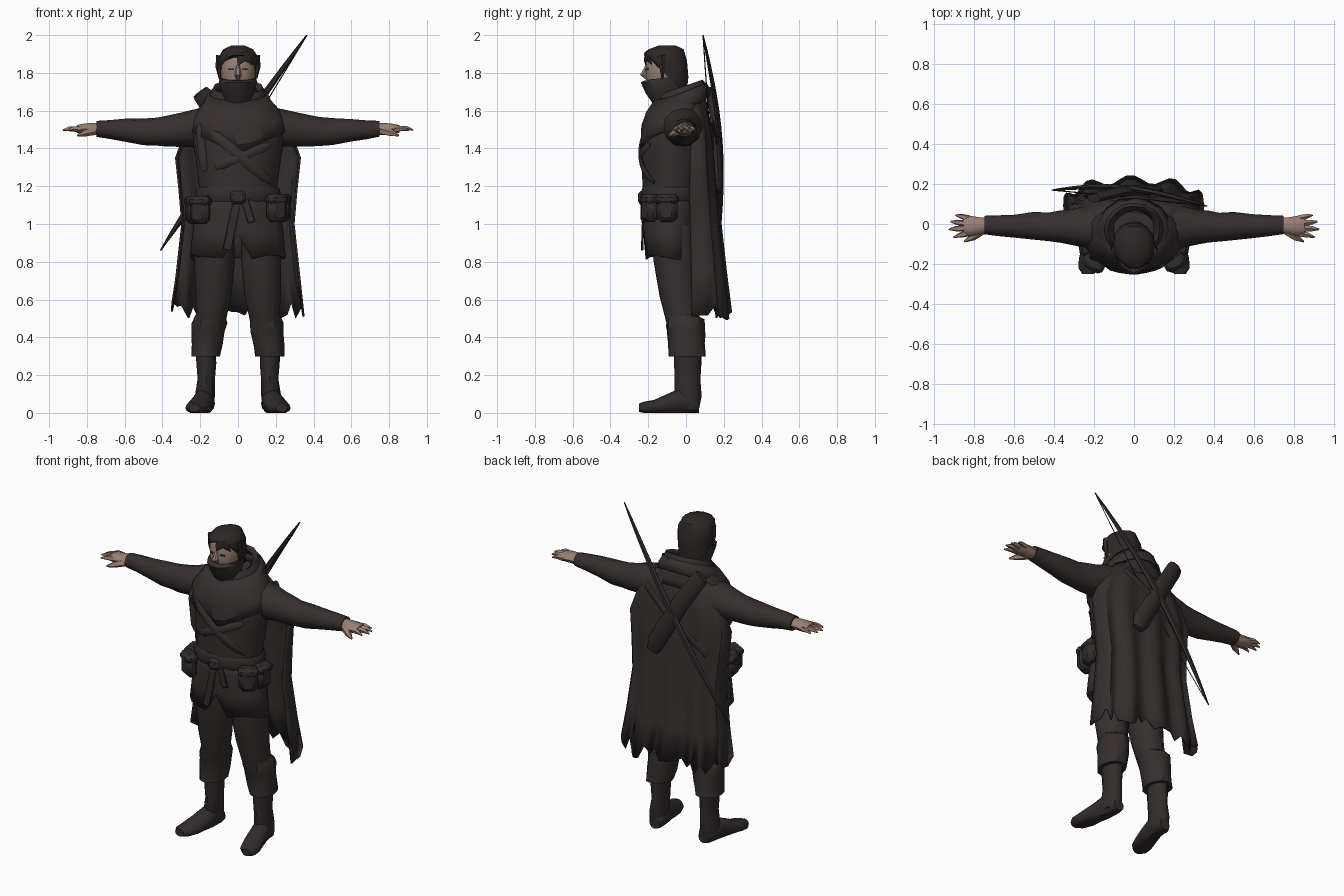
import bpy, bmesh, math, random
from mathutils import Vector
random.seed(4)


def material(name, rgb):
    m = bpy.data.materials.new(name)
    m.diffuse_color = (*rgb, 1)
    return m


CLOTH = material("dark cloth", (0.036, 0.029, 0.028))
CLOAK = material("cloak cloth", (0.034, 0.028, 0.027))
LEATHER = material("dark leather", (0.030, 0.025, 0.024))
HAIR = material("dark hair", (0.026, 0.021, 0.020))
SKIN = material("skin", (0.31, 0.215, 0.18))


def finish(name, bm, mat, solid=0):
    bmesh.ops.recalc_face_normals(bm, faces=bm.faces)
    me = bpy.data.meshes.new(name)
    bm.to_mesh(me)
    bm.free()
    me.materials.append(mat)
    ob = bpy.data.objects.new(name, me)
    bpy.context.collection.objects.link(ob)
    if solid:
        mod = ob.modifiers.new("thickness", "SOLIDIFY")
        mod.thickness = solid
        mod.offset = 0
    return ob


def loft(name, rings, mat, axis="z", n=14, caps=True, jit=0.0, solid=0, hem=None):
    """Skin ellipses (cx, cy, cz, r1, r2, tilt) stacked along an axis."""
    bm = bmesh.new()
    rows = []
    for k, (cx, cy, cz, a, b, *t) in enumerate(rings):
        row = []
        for i in range(n):
            ang = 2 * math.pi * i / n
            s = 1 + random.uniform(-jit, jit)
            p, q = a * s * math.cos(ang), b * s * math.sin(ang)
            if axis == "z":
                co = Vector((cx + p, cy + q, cz + (t[0] * q if t else 0)))
            elif axis == "x":
                co = Vector((cx, cy + p, cz + q))
            else:
                co = Vector((cx + p, cy, max(0, cz + q)))
            if hem and k == 0:
                co.z += hem(co)
            row.append(bm.verts.new(co))
        rows.append(row)
    for r, s in zip(rows, rows[1:]):
        for i in range(n):
            j = (i + 1) % n
            bm.faces.new((r[i], r[j], s[j], s[i]))
    if caps:
        bm.faces.new(rows[0])
        bm.faces.new(rows[-1])
    return finish(name, bm, mat, solid)


def box(name, loc, size, mat, rot=(0, 0, 0), bevel=0.015):
    bpy.ops.mesh.primitive_cube_add(size=1, location=loc, rotation=rot)
    ob = bpy.context.object
    ob.name, ob.scale = name, size
    bpy.ops.object.transform_apply(location=False, rotation=False, scale=True)
    ob.data.materials.append(mat)
    if bevel:
        ob.modifiers.new("bevel", "BEVEL").width = bevel
    return ob


def rod(name, pts, radii, mat, n=6, flat=1.0):
    """Tapered tube along a path."""
    bm = bmesh.new()
    pts = [Vector(p) for p in pts]
    rows = []
    for k, p in enumerate(pts):
        d = (pts[min(k + 1, len(pts) - 1)] - pts[max(k - 1, 0)]).normalized()
        u = d.cross(Vector((0, 1, 0.01))).normalized()
        v = d.cross(u)
        rows.append([bm.verts.new(p + radii[k] * (u * math.cos(a) + v * flat * math.sin(a)))
                     for a in (2 * math.pi * i / n for i in range(n))])
    for r, s in zip(rows, rows[1:]):
        for i in range(n):
            bm.faces.new((r[i], r[(i + 1) % n], s[(i + 1) % n], s[i]))
    bm.faces.new(rows[0])
    bm.faces.new(rows[-1])
    return finish(name, bm, mat)


# Torso, coat skirt and belt
TORSO = [(0, -.08, 1.08, .205, .145), (0, -.08, 1.2, .205, .15), (0, -.075, 1.35, .225, .165),
         (0, -.07, 1.48, .245, .17), (0, -.06, 1.56, .24, .155), (0, -.05, 1.62, .2, .14),
         (0, -.04, 1.68, .12, .1)]
loft("torso", TORSO, CLOTH, n=18, jit=.02)
loft("coat_skirt", [(0, -.09, .82, .248, .125), (0, -.085, .95, .235, .135),
                    (0, -.08, 1.08, .22, .145), (0, -.08, 1.16, .205, .145)],
     CLOTH, n=20, caps=False, solid=.012,
     hem=lambda c: .12 if abs(c.x) < .04 and c.y < -.1 else random.uniform(-.015, .015))
loft("belt", [(0, -.08, 1.12, .218, .153), (0, -.08, 1.14, .225, .16),
              (0, -.08, 1.18, .222, .158), (0, -.08, 1.195, .21, .15)], LEATHER, n=18, jit=.015)
box("belt_knot", (.0, -.238, 1.14), (.08, .03, .07), LEATHER)
box("belt_tail", (-.03, -.228, 1.0), (.045, .012, .28), LEATHER, (-.03, .2, 0), .003)
box("belt_tail_short", (.05, -.23, 1.08), (.04, .012, .15), LEATHER, (0, -.3, 0), .003)

# Pouches with flaps
for x, y, z, r in [(-.2, -.195, 1.07, -.5), (.205, -.19, 1.08, .5), (.24, -.1, 1.08, 1.4), (-.24, -.1, 1.07, -1.4)]:
    box("pouch", (x, y, z), (.11, .07, .14), LEATHER, (0, 0, r), .025)
    box("pouch_flap", (x, y, z + .05), (.116, .078, .055), LEATHER, (0, 0, r), .018)


# Chest folds lying on the torso surface
def chest_y(x, z):
    for a, b in zip(TORSO, TORSO[1:]):
        if a[2] <= z <= b[2]:
            f = (z - a[2]) / (b[2] - a[2])
            cy, rx, ry = (a[i] + f * (b[i] - a[i]) for i in (1, 3, 4))
            return cy - ry * math.sqrt(max(0, 1 - (x / rx) ** 2))


for name, x0, z0, x1, z1, r in [("chest_strap", -.15, 1.5, .17, 1.22, .028), ("chest_fold", .17, 1.42, -.12, 1.3, .024),
                                ("hanging_strap", -.2, 1.53, -.175, 1.28, .026)]:
    path = [(x0 + (x1 - x0) * i / 8, z0 + (z1 - z0) * i / 8) for i in range(9)]
    rod(name, [(x, chest_y(x, z) - .002, z) for x, z in path], [r * .5] + [r] * 7 + [r * .5], CLOTH, 6, .4)

# Mantle and cowl in overlapping folds, dropping to a point on the chest
loft("mantle", [(0, -.06, 1.51, .25, .18, .4), (0, -.06, 1.57, .235, .172, .3),
                (0, -.05, 1.63, .185, .155, .25), (0, -.04, 1.68, .14, .125, .25)],
     CLOTH, n=18, caps=False, jit=.03, solid=.012,
     hem=lambda c: -.45 * max(0, .16 - abs(c.x)) if c.y < -.06 else 0)
loft("cowl_fold", [(0, -.05, 1.57, .19, .18, .6), (0, -.045, 1.63, .18, .163, .5),
                   (0, -.03, 1.69, .15, .13, .4)], CLOTH, n=16, caps=False, jit=.035, solid=.012,
     hem=lambda c: -.4 * max(0, .12 - abs(c.x)) if c.y < -.06 else 0)
loft("cowl_collar", [(0, -.03, 1.63, .16, .145, .4), (0, -.03, 1.68, .15, .135, .4),
                     (0, -.025, 1.72, .13, .115, .35), (0, -.03, 1.7, .105, .1, .4)],
     CLOTH, n=16, caps=False, jit=.02, solid=.01)

# Head, mask and hair
loft("head", [(0, -.09, 1.64, .06, .06), (0, -.115, 1.72, .075, .085), (0, -.115, 1.78, .092, .1),
              (0, -.11, 1.86, .096, .104), (0, -.11, 1.92, .07, .08)], SKIN)
loft("face_mask", [(0, -.1, 1.62, .065, .065), (0, -.115, 1.69, .083, .1),
                   (0, -.12, 1.75, .1, .123), (0, -.115, 1.775, .098, .109, .15)], CLOAK, n=14)
loft("hair", [(0, -.1, 1.785, .101, .106, -.95), (0, -.105, 1.835, .108, .118, -.5),
              (0, -.105, 1.885, .104, .115, -.2), (0, -.105, 1.925, .08, .093, 0),
              (0, -.1, 1.945, .035, .045, 0)], HAIR, n=14, jit=.03)
rod("nose", [(0, -.205, 1.84), (0, -.228, 1.79), (0, -.2, 1.77)], [.01, .018, .014], SKIN)
for s in (-1, 1):
    box("eye", (s * .037, -.207, 1.818), (.026, .008, .008), HAIR, (0, 0, s * .3), 0)
    rod("side_lock", [(s * .092, -.13, 1.89), (s * .101, -.125, 1.83), (s * .096, -.125, 1.77)],
        [.024, .018, .006], HAIR)
rod("fringe", [(.03, -.2, 1.9), (.015, -.215, 1.87), (.0, -.214, 1.84)], [.035, .022, .004], HAIR, 6, .4)
rod("fringe_side", [(.03, -.2, 1.9), (.055, -.198, 1.87), (.075, -.18, 1.845)], [.03, .02, .004], HAIR, 6, .4)

# Arms, hands, legs and boots, one of each per side
for s in (-1, 1):
    loft("sleeve", [(s * x, y, z, a, b) for x, y, z, a, b in
                    [(.12, -.02, 1.53, .12, .1), (.24, -.015, 1.508, .105, .1), (.31, -.015, 1.5, .09, .088),
                     (.37, -.015, 1.492, .08, .084),
                     (.43, -.015, 1.488, .073, .076), (.5, -.01, 1.488, .07, .072),
                     (.6, -.01, 1.495, .058, .06), (.68, -.008, 1.5, .052, .05), (.75, -.005, 1.503, .047, .042)]],
         CLOTH, "x", 12, jit=.04)
    loft("palm", [(s * x, y, z, a, b) for x, y, z, a, b in
                  [(.73, -.005, 1.503, .036, .034), (.78, -.01, 1.503, .044, .033),
                   (.83, -.01, 1.503, .053, .028), (.855, -.01, 1.503, .045, .02)]], SKIN, "x", 10)
    for y0, y1, x1 in [(-.045, -.066, .905), (-.02, -.027, .928), (.004, .012, .92), (.028, .045, .895)]:
        rod("finger", [(s * .83, y0, 1.503), (s * (x1 - .035), (y0 + y1) / 2, 1.505), (s * x1, y1, 1.497)],
            [.018, .014, .004], SKIN, 5)
    rod("thumb", [(s * .76, -.03, 1.495), (s * .81, -.066, 1.482), (s * .85, -.088, 1.468)],
        [.024, .019, .005], SKIN, 5)
    loft("trouser_leg", [(s * x, y, z, a, b) for x, y, z, a, b in
                         [(.12, -.065, 1.0, .1, .125), (.123, -.058, .8, .107, .115), (.13, -.04, .62, .096, .1),
                          (.14, -.02, .5, .08, .09), (.155, 0, .4, .075, .085)]], CLOTH, n=12, jit=.02)
    loft("shin_wrap", [(s * x, y, z, a, b, t) for x, y, z, a, b, t in
                       [(.17, .008, .298, .076, .097, 0), (.163, .005, .36, .082, .095, .1),
                        (.156, 0, .43, .087, .1, -.2), (.152, -.005, .475, .092, .1, .2),
                        (.145, -.012, .525, .075, .088, -.2)]], CLOTH, n=12, jit=.05)
    loft("boot_shaft", [(s * x, y, z, a, b) for x, y, z, a, b in
                        [(.178, .018, .02, .045, .05), (.175, .01, .09, .053, .072), (.168, .008, .18, .046, .068),
                         (.168, .008, .26, .052, .072), (.17, .008, .34, .055, .075)]], LEATHER, n=12, jit=.02)
    loft("boot_foot", [(s * x, y, z, a, b) for x, y, z, a, b in
                       [(.17, .07, .035, .035, .035), (.172, .045, .05, .05, .055), (.18, -.03, .06, .055, .07),
                        (.195, -.1, .045, .06, .055), (.212, -.17, .03, .064, .038),
                        (.224, -.22, .027, .055, .033), (.23, -.25, .027, .03, .022)]], LEATHER, "y", 12)

# Cloak: folded open sheet with a ragged hem; rows are (z, half width, back y, edge y)
ROWS = [(1.66, .14, .09, .0), (1.56, .23, .12, .02), (1.46, .29, .135, .035), (1.35, .33, .145, .03),
        (1.18, .312, .157, .03), (1.0, .297, .17, .035), (.75, .325, .195, .045), (.535, .352, .22, .05)]
bm = bmesh.new()
N = 30
grid = []
for k, (z, w, yb, ye) in enumerate(ROWS):
    row = []
    for i in range(N + 1):
        u = 2 * i / N - 1
        a = u * math.pi / 2
        fold = .022 * k / 7 * math.cos(u * math.pi * 5 + .5)
        drop = random.uniform(-.045, .045) if k == 7 else 0
        row.append(bm.verts.new((w * math.sin(a) * (1 + fold * .6),
                                 ye + (yb - ye) * max(0, math.cos(a)) ** .6 + fold, z + drop)))
    grid.append(row)
for r, q in zip(grid, grid[1:]):
    for i in range(N):
        bm.faces.new((r[i], r[i + 1], q[i + 1], q[i]))
finish("cloak", bm, CLOAK, .01)

# Quiver and its strap across the back
rod("quiver", [(.115, .17, 1.17), (.095, .17, 1.22), (-.08, .16, 1.52), (-.185, .135, 1.68), (-.2, .13, 1.7)],
    [.035, .055, .053, .05, .045], LEATHER, 8, .5)
rod("quiver_strap", [(.18, .135, 1.55), (.05, .165, 1.45), (-.12, .165, 1.33), (-.24, .14, 1.22)],
    [.022] * 4, LEATHER, 6, .4)

# Bow slung diagonally, with its string
low, high = Vector((-.41, .17, .86)), Vector((.365, .09, 2.0))
T = [i / 14 for i in range(15)]
rod("bow", [low.lerp(high, t) + Vector((-.015, .05, 0)) * math.sin(math.pi * t) for t in T],
    [.004 + .016 * math.sin(math.pi * t) ** .7 for t in T], LEATHER, 6, .8)
rod("bow_string", [low, low.lerp(high, .5) + Vector((.03, 0, -.02)), high], [.003] * 3, HAIR, 4)

# Smooth shading with kept edges
for ob in list(bpy.context.scene.objects):
    bpy.ops.object.select_all(action="DESELECT")
    ob.select_set(True)
    bpy.context.view_layer.objects.active = ob
    bpy.ops.object.shade_smooth_by_angle(angle=math.radians(40))
